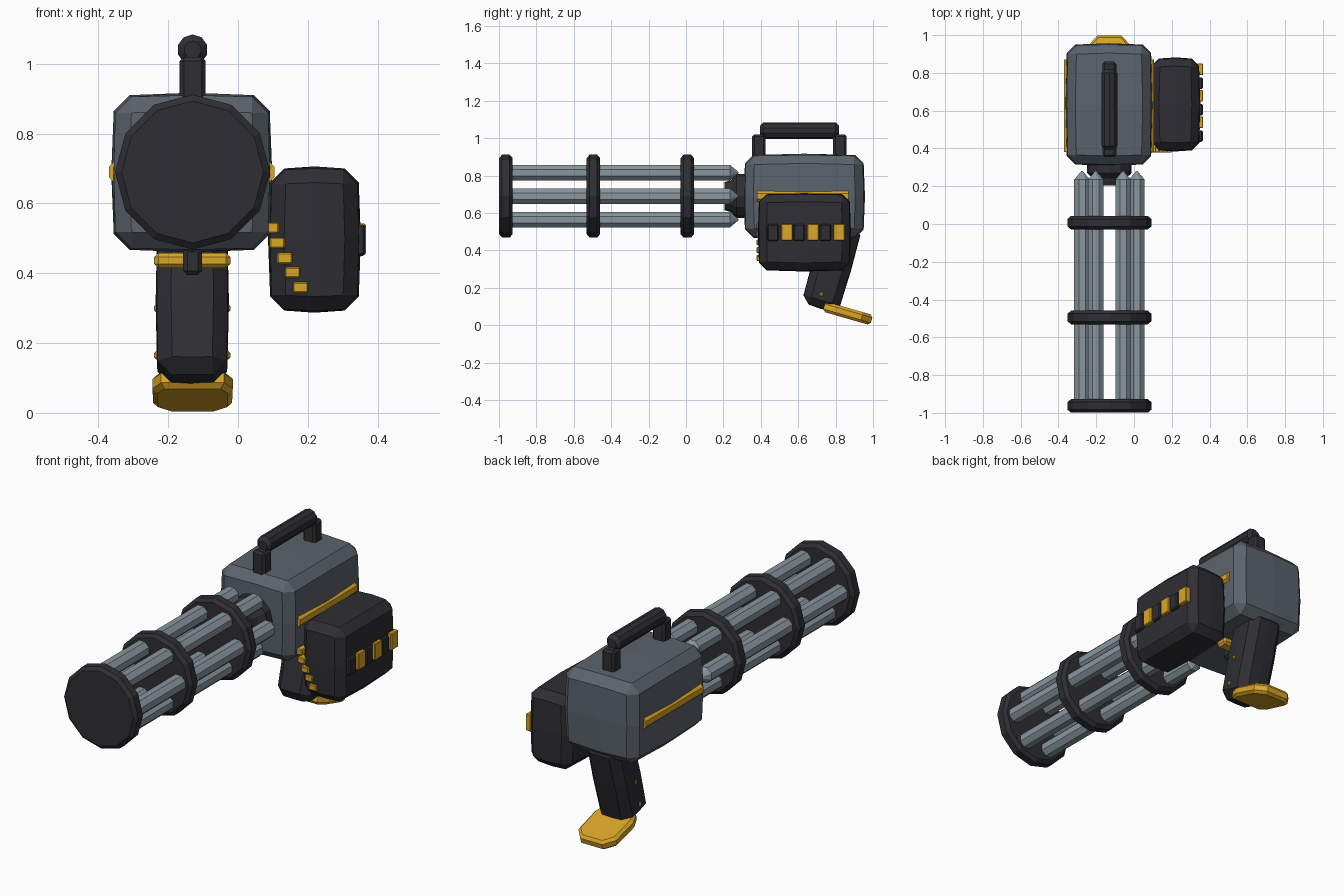
import bpy, bmesh, math
from mathutils import Matrix, Vector

if "Cube" in bpy.data.objects:
    bpy.data.objects.remove(bpy.data.objects["Cube"])


def material(name, rgb):
    m = bpy.data.materials.new(name)
    m.diffuse_color = (*rgb, 1)
    m.use_nodes = True
    m.node_tree.nodes["Principled BSDF"].inputs["Base Color"].default_value = m.diffuse_color
    return m


DARK = material("charcoal", (0.028, 0.028, 0.034))
GREY = material("slate_grey", (0.105, 0.125, 0.148))
STEEL = material("barrel_steel", (0.25, 0.31, 0.345))
GOLD = material("gold", (0.70, 0.38, 0.02))

CX, CZ = -0.13, 0.69          # barrel axis
TILT = math.radians(-16)      # lean of the grip


def finish(bm, name, mat, loc=(0, 0, 0), tilt=0):
    bmesh.ops.recalc_face_normals(bm, faces=bm.faces)
    me = bpy.data.meshes.new(name)
    bm.to_mesh(me)
    bm.free()
    me.materials.append(mat)
    ob = bpy.data.objects.new(name, me)
    ob.location = loc
    ob.rotation_euler = (tilt, 0, 0)
    bpy.context.collection.objects.link(ob)
    return ob


def box(name, mat, lo, hi, bevel=0.0, bulge=0.0, tilt=0):
    """Bevelled box between two corners; its face middles swell outward by bulge."""
    lo, hi = Vector(lo), Vector(hi)
    half = (hi - lo) / 2
    bm = bmesh.new()
    bmesh.ops.create_cube(bm, size=2)
    if bulge:
        bmesh.ops.subdivide_edges(bm, edges=bm.edges[:], cuts=1, use_grid_fill=True)
    edges = []
    for e in bm.edges:
        a, b = (v.co for v in e.verts)
        if sum(abs(a[i]) > 0.9 and abs(a[i] - b[i]) < 0.01 for i in range(3)) == 2:
            edges.append(e)
    for v in bm.verts:
        u = v.co.copy()
        for i in range(3):
            others = sum(abs(u[j]) for j in range(3) if j != i) / 2
            v.co[i] = u[i] * (half[i] - bulge * others)
    if bevel:
        bmesh.ops.bevel(bm, geom=edges, offset=bevel, segments=1, profile=0.5, affect='EDGES')
    return finish(bm, name, mat, (lo + hi) / 2, tilt)


def lathe(name, mat, profile, sides, x=CX, z=CZ, phase=0.0):
    """Solid of revolution along y from (y, radius) pairs."""
    bm = bmesh.new()
    rings = []
    for y, r in profile:
        angles = [phase + 2 * math.pi * i / sides for i in range(sides)]
        rings.append([bm.verts.new((r * math.sin(a), y, r * math.cos(a))) for a in angles])
    for a, b in zip(rings, rings[1:]):
        for i in range(sides):
            j = (i + 1) % sides
            bm.faces.new((a[i], a[j], b[j], b[i]))
    bm.faces.new(rings[0])
    bm.faces.new(rings[-1])
    return finish(bm, name, mat, (x, 0, z))


def prism(name, mat, outline, thick, loc, tilt=0, bevel=0.0):
    """Flat plate with an (x, y) outline, centred on its thickness."""
    bm = bmesh.new()
    f = bm.faces.new([bm.verts.new((x, y, -thick / 2)) for x, y in outline])
    up = bmesh.ops.extrude_face_region(bm, geom=[f])["geom"]
    bmesh.ops.translate(bm, vec=(0, 0, thick), verts=[v for v in up if isinstance(v, bmesh.types.BMVert)])
    if bevel:
        rim = [e for e in bm.edges if abs(e.verts[0].co.z - e.verts[1].co.z) < 1e-5]
        bmesh.ops.bevel(bm, geom=rim, offset=bevel, segments=1, profile=0.5, affect='EDGES')
    return finish(bm, name, mat, loc, tilt)


# Barrel clamps
for i, y in enumerate((-0.963, -0.495, 0.007)):
    lathe(f"barrel_clamp_{i}", DARK,
          [(y - 0.036, 0.203), (y - 0.02, 0.222), (y + 0.02, 0.222), (y + 0.036, 0.203)], 12)

# Six barrels with pointed rear ends
for i in range(6):
    a = math.radians(60 * i)
    lathe(f"barrel_{i}", STEEL, [(-0.96, 0.045), (0.235, 0.045), (0.28, 0.004)], 8,
          CX + 0.145 * math.cos(a), CZ + 0.145 * math.sin(a), math.pi / 8)

# Hub joining barrels and body
lathe("hub", DARK, [(0.205, 0.075), (0.24, 0.085), (0.27, 0.118), (0.34, 0.118)], 12)

# Main body and its side trims
box("body", GREY, (-0.363, 0.308, 0.46), (0.098, 0.957, 0.917), 0.045, 0.014)
for side, x in (("left", -0.358), ("right", 0.093)):
    s = -1 if side == "left" else 1
    bm = bmesh.new()
    bmesh.ops.create_cube(bm, size=1)
    for v in bm.verts:
        outer = v.co.x * s > 0
        v.co = Vector((v.co.x * 0.024, v.co.y * 0.49, v.co.z * (0.03 if outer else 0.075)))
    finish(bm, f"{side}_trim", GOLD, (x, 0.625, CZ))

# Carry handle
for n, y in (("front", 0.39), ("rear", 0.823)):
    box(f"{n}_handle_post", DARK, (-0.167, y - 0.036, 0.89), (-0.093, y + 0.036, 1.02), 0.012)
lathe("handle_bar", DARK, [(0.395, 0.025), (0.413, 0.044), (0.80, 0.044), (0.818, 0.025)],
      10, CX, 1.04)

# Ammunition box with side indicator plate
box("ammo_box", DARK, (0.086, 0.384, 0.287), (0.352, 0.882, 0.706), 0.04, 0.012)
for i in range(3):
    y = 0.465 + 0.14 * i
    box(f"dark_cell_{i}", DARK, (0.335, y - 0.03, 0.45), (0.364, y + 0.03, 0.54), 0.006)
    box(f"gold_cell_{i}", GOLD, (0.335, y + 0.043, 0.452), (0.366, y + 0.105, 0.542), 0.004)

# Row of cartridges on the front of the ammunition box
for i, (x, z) in enumerate(((0.095, 0.53), (0.112, 0.487), (0.134, 0.443), (0.156, 0.402), (0.179, 0.359))):
    box(f"cartridge_{i}", GOLD, (x - 0.022, 0.378, z - 0.016), (x + 0.022, 0.45, z + 0.016), 0.004)

# Grip, its studs and foot
box("grip", DARK, (-0.236, 0.674, 0.08), (-0.026, 0.886, 0.56), 0.04, 0.008, TILT)
for z, y in ((0.165, 0.725), (0.30, 0.765)):
    for x in (-0.232, -0.03):
        box("grip_stud", GOLD, (x - 0.008, y - 0.01, z - 0.012), (x + 0.008, y + 0.01, z + 0.012), 0.006)
prism("grip_foot", GOLD,
      [(-0.09, -0.13), (0.09, -0.13), (0.115, -0.07), (0.113, 0.08), (0.065, 0.135),
       (-0.065, 0.135), (-0.113, 0.08), (-0.115, -0.07)],
      0.056, (CX, 0.863, 0.064), TILT, 0.014)

# Trigger and the gold bar behind it
box("trigger_bar", GOLD, (-0.24, 0.63, 0.415), (-0.022, 0.70, 0.458), 0.012)
box("trigger", DARK, (-0.157, 0.585, 0.395), (-0.103, 0.64, 0.475), 0.012)
